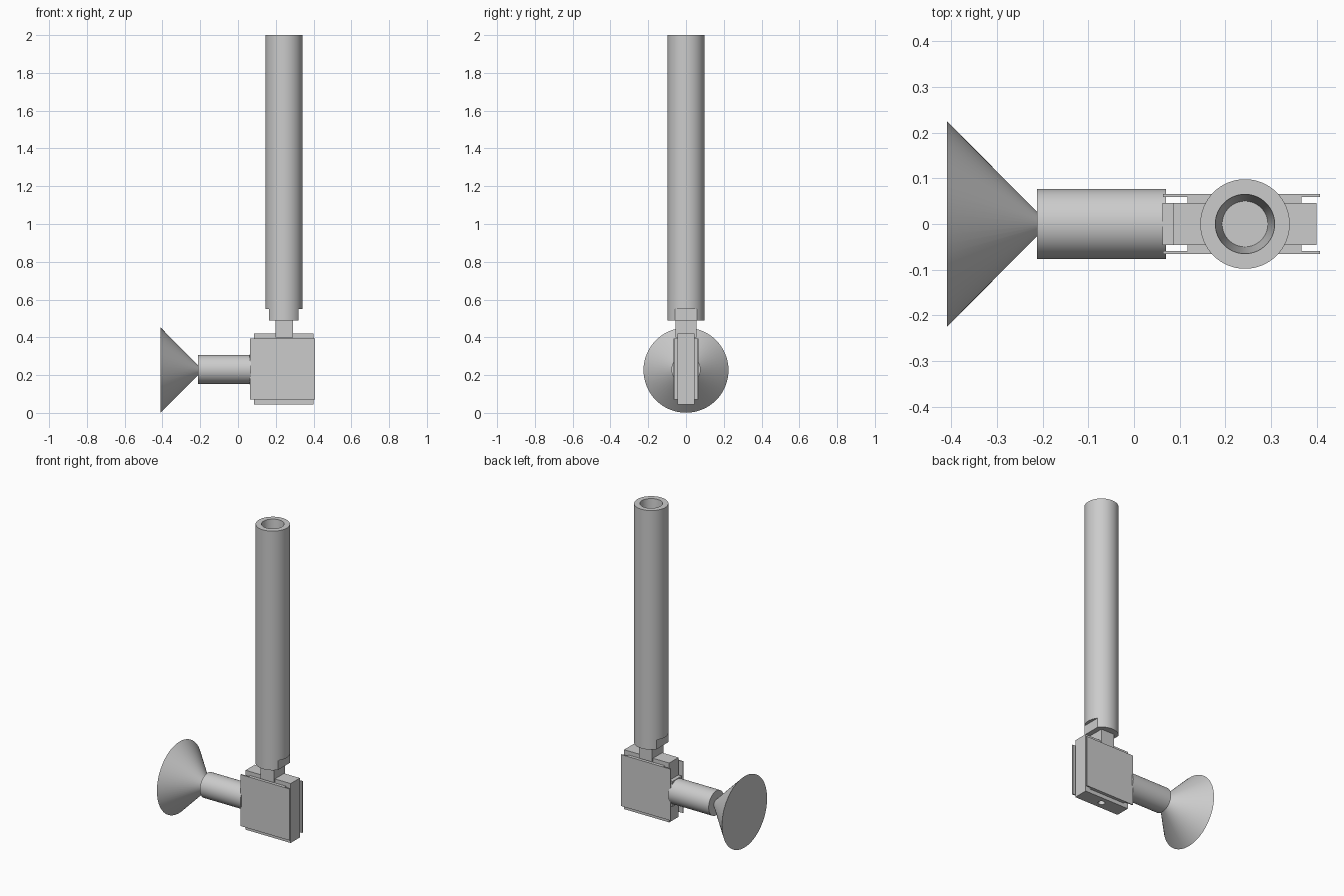
import bpy, bmesh, math
from mathutils import Matrix

cube = bpy.data.objects.get("Cube")
if cube:
    bpy.data.objects.remove(cube, do_unlink=True)

grey = bpy.data.materials.new("plain grey")
grey.use_nodes = True
GREY = (0.6, 0.6, 0.6, 1)
grey.diffuse_color = GREY
grey.node_tree.nodes["Principled BSDF"].inputs["Base Color"].default_value = GREY

AXIS_X = 0.243   # upright axis of pole and block
MID_Z = 0.23     # height of the side arm


def finish(name, bm, smooth=False):
    bmesh.ops.recalc_face_normals(bm, faces=bm.faces)
    mesh = bpy.data.meshes.new(name)
    bm.to_mesh(mesh)
    bm.free()
    obj = bpy.data.objects.new(name, mesh)
    bpy.context.collection.objects.link(obj)
    mesh.materials.append(grey)
    if smooth:
        bpy.ops.object.select_all(action='DESELECT')
        obj.select_set(True)
        bpy.context.view_layer.objects.active = obj
        bpy.ops.object.shade_smooth_by_angle(angle=math.radians(30))
    return obj


def box(name, x, y, z):
    bm = bmesh.new()
    bmesh.ops.create_cube(bm, size=1)
    for v in bm.verts:
        for i, (lo, hi) in enumerate((x, y, z)):
            v.co[i] = lo if v.co[i] < 0 else hi
    return finish(name, bm)


def lathe(name, profile, matrix, steps=64):
    """Spin (radius, height) points around z, then place the result."""
    bm = bmesh.new()
    verts = [bm.verts.new((r, 0, h)) for r, h in profile]
    edges = [bm.edges.new(pair) for pair in zip(verts, verts[1:])]
    bmesh.ops.spin(bm, geom=verts + edges, cent=(0, 0, 0), axis=(0, 0, 1),
                   angle=math.tau, steps=steps)
    bmesh.ops.remove_doubles(bm, verts=bm.verts, dist=1e-4)
    bm.transform(matrix)
    return finish(name, bm, smooth=True)


def cut(target, cutter):
    mod = target.modifiers.new(cutter.name, 'BOOLEAN')
    mod.operation = 'DIFFERENCE'
    mod.solver = 'EXACT'
    mod.object = cutter
    cutter.hide_render = True
    cutter.hide_viewport = True
    cutter.display_type = 'WIRE'


upright = Matrix.Translation((AXIS_X, 0, 0))
sideways = Matrix.Translation((0, 0, MID_Z)) @ Matrix.Rotation(math.pi / 2, 4, 'Y')

# Pole with a tapered socket in its top and two flats at its foot
pole = lathe("pole", [(0, 0.49), (0.098, 0.49), (0.098, 2), (0.065, 2),
                      (0.05, 1.8), (0, 1.8)], upright)
for side, label in ((-1, "right"), (1, "left")):
    near, far = AXIS_X + side * 0.078, AXIS_X + side * 0.15
    cut(pole, box("flat_cutter_" + label, (min(near, far), max(near, far)),
                  (-0.2, 0.2), (0.4, 0.55)))
box("neck", (0.198, 0.29), (-0.056, 0.056), (0.4, 0.5))

# Block: core, spacer, inner lip and two cover plates
core = box("block_core", (0.085, 0.4), (-0.046, 0.046), (0.045, 0.42))
hole = lathe("hole_cutter", [(0, 0), (0.02, 0), (0.02, 0.15), (0, 0.15)], upright, 24)
cut(core, hole)
for side, label in ((-1, "front"), (1, "back")):
    box("spacer_" + label, (0.117, 0.367), sorted((side * 0.045, side * 0.06)), (0.07, 0.395))
    box("cover_plate_" + label, (0.063, 0.407), sorted((side * 0.059, side * 0.066)),
        (0.07, 0.395))
box("arm_mount", (0.062, 0.086), (-0.046, 0.046), (0.15, 0.31))

# Side arm and flared disc
lathe("arm", [(0, -0.212), (0.077, -0.212), (0.077, 0.07), (0, 0.07)], sideways)
lathe("flared_cone", [(0, -0.409), (0.225, -0.409), (0.025, -0.211), (0, -0.211)],
      Matrix.Translation((0, 0, -0.004)) @ sideways)
